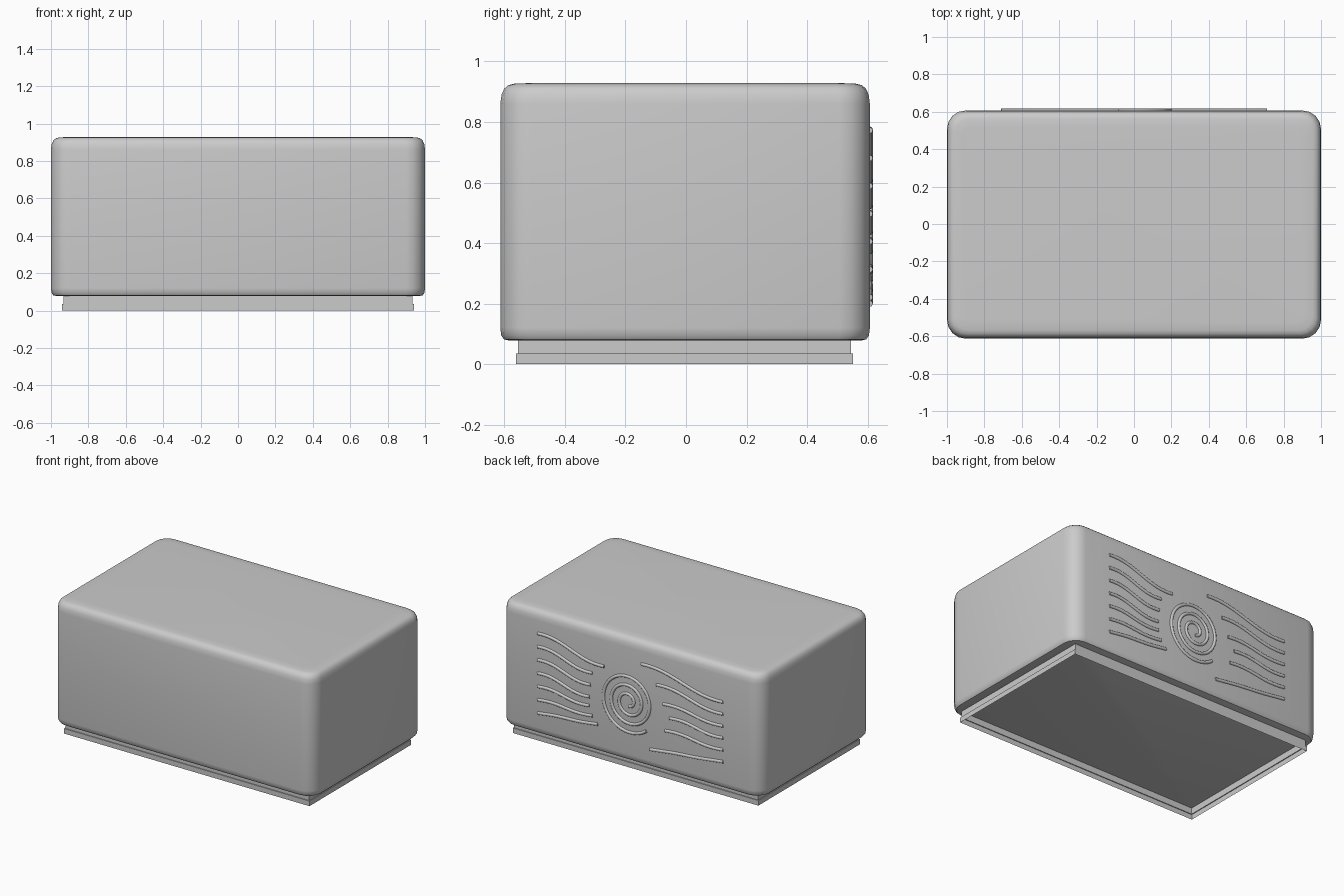
import bpy, bmesh, math

if "Cube" in bpy.data.objects:
    bpy.data.objects.remove(bpy.data.objects["Cube"])


def loft(name, rings, cap_bottom=True, cap_top=True, angle=40):
    """Skin a stack of equal-length point loops."""
    bm = bmesh.new()
    loops = [[bm.verts.new(p) for p in ring] for ring in rings]
    n = len(loops[0])
    for a, b in zip(loops, loops[1:]):
        for i in range(n):
            j = (i + 1) % n
            bm.faces.new((a[i], a[j], b[j], b[i]))
    if cap_bottom:
        bm.faces.new(loops[0][::-1])
    if cap_top:
        bm.faces.new(loops[-1])
    mesh = bpy.data.meshes.new(name)
    bm.to_mesh(mesh)
    bm.free()
    ob = bpy.data.objects.new(name, mesh)
    bpy.context.collection.objects.link(ob)
    bpy.ops.object.select_all(action='DESELECT')
    ob.select_set(True)
    bpy.context.view_layer.objects.active = ob
    bpy.ops.object.shade_smooth_by_angle(angle=math.radians(angle))
    return ob


def rounded_rect(hx, hy, r, z, cy=0.0, seg=4):
    pts = []
    for q, (sx, sy) in enumerate(((1, 1), (-1, 1), (-1, -1), (1, -1))):
        for k in range(seg + 1):
            a = math.radians(90 * q + 90 * k / seg)
            pts.append((sx * (hx - r) + r * math.cos(a),
                        cy + sy * (hy - r) + r * math.sin(a), z))
    return pts


def rect(hx, hy, z, cy=0.0):
    return [(hx, hy + cy, z), (-hx, hy + cy, z), (-hx, cy - hy, z), (hx, cy - hy, z)]


# Main body: rounded box, profile given as (z, inset)
profile = [(0.078, 0.03), (0.082, 0.012), (0.095, 0.003), (0.12, 0), (0.5, 0),
           (0.86, 0.0), (0.89, 0.004), (0.91, 0.013), (0.921, 0.026),
           (0.926, 0.045), (0.928, 0.09)]
loft("body", [rounded_rect(1 - d, 0.61 - d, 0.1 - d * 0.6, z, -0.003) for z, d in profile])

# Stepped open skirt under the body
loft("base_skirt", [rect(0.94, 0.556, 0, -0.005), rect(0.94, 0.556, 0.035, -0.005),
                    rect(0.934, 0.55, 0.035, -0.005), rect(0.934, 0.55, 0.08, -0.005)],
     False, False, 20)

# Raised relief lines on the back
relief = bpy.data.curves.new("back_relief", 'CURVE')
relief.dimensions = '3D'
relief.bevel_depth = 0.011
relief.bevel_resolution = 2
relief.use_fill_caps = True
BACK_Y = 0.606


def line(points):
    s = relief.splines.new('POLY')
    s.points.add(len(points) - 1)
    for p, (x, z) in zip(s.points, points):
        p.co = (x, BACK_Y, z, 1)


def wave(x0, z0, x1, z1, n=20):
    """Line that eases from one level to the other."""
    pts = []
    for i in range(n + 1):
        t = i / n
        e = t * t * (3 - 2 * t)
        pts.append((x0 + (x1 - x0) * t, z0 + (z1 - z0) * e + 0.008 * math.sin(2 * math.pi * t)))
    line(pts)


# Waves on the +x half: all start on one vertical line
ends = [(0.20, 0.68), (0.29, 0.61), (0.305, 0.525), (0.313, 0.44),
        (0.313, 0.378), (0.29, 0.314), (0.25, 0.266)]
for i, (x, z) in enumerate(ends):
    wave(0.71, 0.772 - 0.0918 * i, x, z)

# Waves on the -x half
starts = [(-0.084, 0.772), (-0.20, 0.66), (-0.25, 0.54), (-0.30, 0.455),
          (-0.265, 0.36), (-0.15, 0.20)]
for i, (x, z) in enumerate(starts):
    wave(x, z, -0.71, 0.676 - 0.0826 * i)

# Central spiral
turns, steps = 3.1, 120
end_angle = math.radians(-50)
pts = []
for i in range(steps + 1):
    t = turns * i / steps
    a = end_angle - 2 * math.pi * (turns - t)
    r = 0.026 + 0.0605 * t
    pts.append((0.015 - r * math.cos(a), 0.482 + r * math.sin(a)))
line(pts)

relief_obj = bpy.data.objects.new("back_relief", relief)
bpy.context.collection.objects.link(relief_obj)
